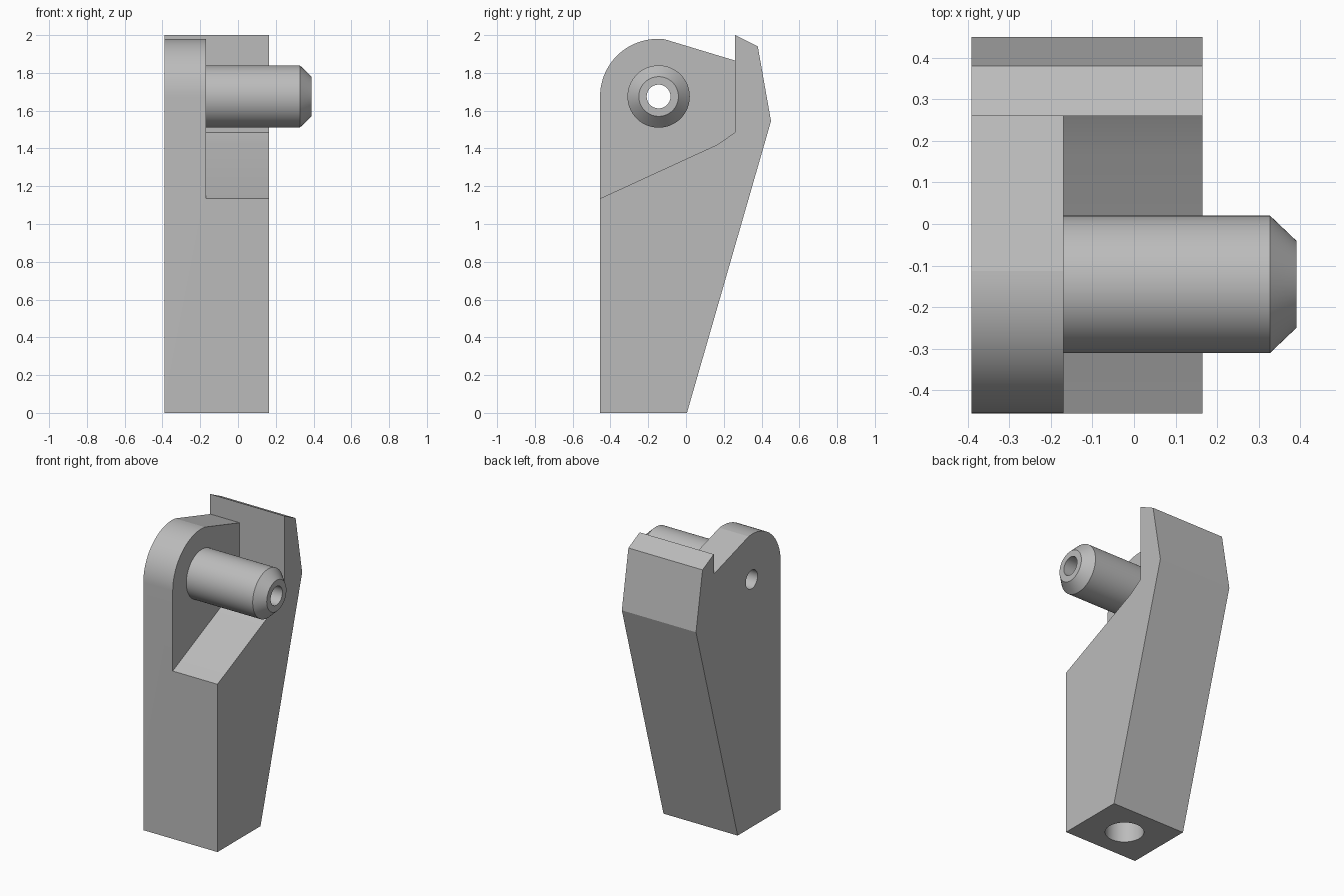
import bpy, bmesh, math

if "Cube" in bpy.data.objects:
    bpy.data.objects.remove(bpy.data.objects["Cube"])

grey = bpy.data.materials.new("plain grey")
grey.diffuse_color = (0.5, 0.5, 0.5, 1)
grey.use_nodes = True
grey.node_tree.nodes["Principled BSDF"].inputs["Base Color"].default_value = grey.diffuse_color

PIN_Y, PIN_Z = -0.145, 1.675
BORE = 0.063


def finish(name, bm):
    bmesh.ops.recalc_face_normals(bm, faces=bm.faces)
    me = bpy.data.meshes.new(name)
    bm.to_mesh(me)
    bm.free()
    ob = bpy.data.objects.new(name, me)
    bpy.context.collection.objects.link(ob)
    me.materials.append(grey)
    return ob


def prism(name, points, x0, x1):
    """Extrude a (y, z) outline along x."""
    bm = bmesh.new()
    face = bm.faces.new([bm.verts.new((x0, y, z)) for y, z in points])
    ext = bmesh.ops.extrude_face_region(bm, geom=[face])
    verts = [g for g in ext["geom"] if isinstance(g, bmesh.types.BMVert)]
    bmesh.ops.translate(bm, verts=verts, vec=(x1 - x0, 0, 0))
    return finish(name, bm)


def circle(cy, cz, r, n=64):
    return [(cy + r * math.cos(2 * math.pi * i / n),
             cz + r * math.sin(2 * math.pi * i / n)) for i in range(n)]


def activate(ob):
    bpy.ops.object.select_all(action='DESELECT')
    ob.select_set(True)
    bpy.context.view_layer.objects.active = ob


def cut(ob, cutter):
    mod = ob.modifiers.new("cut", 'BOOLEAN')
    mod.operation = 'DIFFERENCE'
    mod.solver = 'EXACT'
    mod.object = cutter
    activate(ob)
    bpy.ops.object.modifier_apply(modifier=mod.name)
    bpy.data.objects.remove(cutter)


# Body: tapered side outline with rounded front top and rear lip
arc = [(-0.15 + 0.305 * math.cos(math.radians(a)),
        1.675 + 0.305 * math.sin(math.radians(a)))
       for a in [83 + 97 * i / 24 for i in range(25)]]
outline = [(-0.455, 0), (0.005, 0), (0.45, 1.545), (0.38, 1.94),
           (0.26, 2.0), (0.26, 1.865)] + arc
body = prism("bracket_body", outline, -0.39, 0.165)

# Side notch that leaves the thin upright plate
cut(body, prism("notch_cutter", [(-0.6, 1.068), (-0.455, 1.135), (0.165, 1.42),
                                 (0.26, 1.485), (0.26, 2.2), (-0.6, 2.2)], -0.17, 0.4))
# Bore through the plate
cut(body, prism("bore_cutter", circle(PIN_Y, PIN_Z, BORE), -0.6, 0.0))

# Blind round socket in the underside
bm = bmesh.new()
bmesh.ops.create_cone(bm, cap_ends=True, segments=64, radius1=0.12, radius2=0.12, depth=1.2)
bmesh.ops.translate(bm, verts=bm.verts, vec=(-0.112, -0.225, 0))
cut(body, finish("socket_cutter", bm))

# Hollow pin with chamfered tip
bm = bmesh.new()
rings = []
for x, r in [(-0.17, 0.165), (0.327, 0.165), (0.39, 0.105), (0.39, BORE), (-0.17, BORE)]:
    rings.append([bm.verts.new((x, y, z)) for y, z in circle(PIN_Y, PIN_Z, r)])
for a, b in zip(rings, rings[1:]):
    for i in range(64):
        j = (i + 1) % 64
        bm.faces.new((a[i], a[j], b[j], b[i]))
pin = finish("hollow_pin", bm)
# open tube: make sure the outer wall faces outward
outer = pin.data.polygons[0]
if outer.normal.y * (outer.center.y - PIN_Y) + outer.normal.z * (outer.center.z - PIN_Z) < 0:
    pin.data.flip_normals()

for ob in (body, pin):
    activate(ob)
    bpy.ops.object.shade_smooth_by_angle(angle=math.radians(10))
